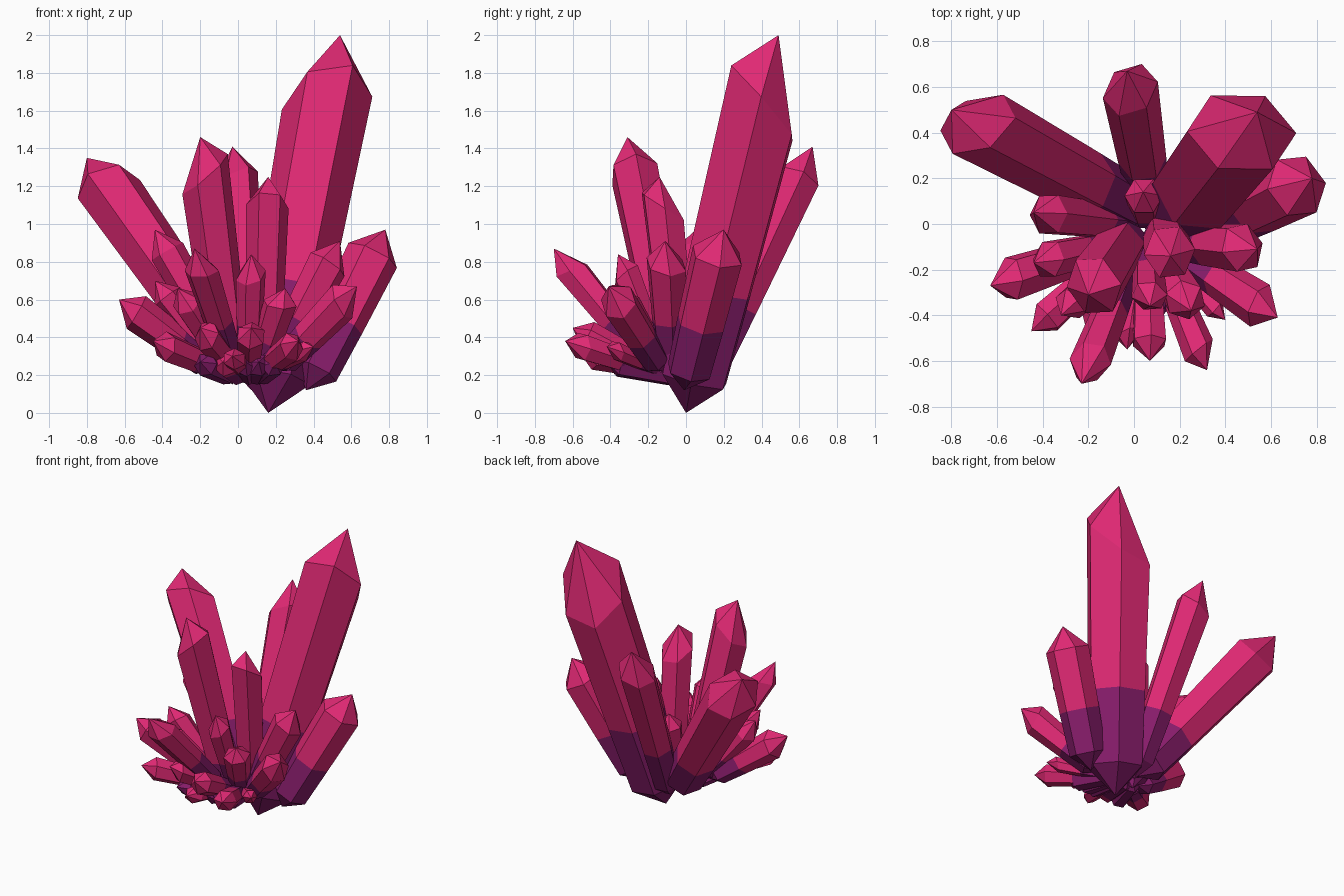
import bpy, bmesh, math, random
from mathutils import Vector

if "Cube" in bpy.data.objects:
    bpy.data.objects.remove(bpy.data.objects["Cube"])

random.seed(4)


def material(name, rgb):
    m = bpy.data.materials.new(name)
    m.diffuse_color = (*rgb, 1)
    m.use_nodes = True
    m.node_tree.nodes["Principled BSDF"].inputs["Base Color"].default_value = m.diffuse_color
    return m


PINK = material("magenta crystal", (0.75, 0.022, 0.175))
PURPLE = material("dark purple root", (0.25, 0.012, 0.15))


def crystal(name, base, tip, r, shoulder=0.85, slant=(0, 0, 0), phase=0.0,
            root=0.32, foot=0.8, low=0.09, tip_mat=0):
    """Six-sided pointed prism: foot point, foot ring, colour ring, slanted shoulder ring, tip."""
    base, tip = Vector(base), Vector(tip)
    axis = tip - base
    length = axis.length
    d = axis / length
    u = (Vector((1, 0, 0)) - d * d.x).normalized()
    v = d.cross(u)
    slant = Vector(slant)
    bm = bmesh.new()
    rings = []
    for f, k in ((low, foot), (root, foot + (1 - foot) * root / shoulder), (shoulder, 1)):
        ring = []
        for i in range(6):
            a = phase + i * math.tau / 6
            n = u * math.cos(a) + v * math.sin(a)
            h = f * length + (n.dot(slant) if f == shoulder else 0)
            ring.append(bm.verts.new(base + d * min(h, 0.97 * length) + n * r * k))
        rings.append(ring)
    foot_v, tip_v = bm.verts.new(base), bm.verts.new(tip)
    for i in range(6):
        j = (i + 1) % 6
        faces = [(bm.faces.new((foot_v, rings[0][j], rings[0][i])), 1),
                 (bm.faces.new((rings[0][i], rings[0][j], rings[1][j], rings[1][i])), 1),
                 (bm.faces.new((rings[1][i], rings[1][j], rings[2][j], rings[2][i])), tip_mat),
                 (bm.faces.new((rings[2][i], rings[2][j], tip_v)), tip_mat)]
        for face, m in faces:
            face.material_index = m
    bmesh.ops.recalc_face_normals(bm, faces=bm.faces)
    me = bpy.data.meshes.new(name)
    bm.to_mesh(me)
    bm.free()
    me.materials.append(PINK)
    me.materials.append(PURPLE)
    ob = bpy.data.objects.new(name, me)
    bpy.context.collection.objects.link(ob)


# Large crystals
crystal("main_crystal", (0.16, 0, 0), (0.54, 0.49, 2.0), 0.23, 0.82,
        (0.06, -0.17, 0), -0.05, 0.33, 0.83, 0.09)
crystal("left_back_crystal", (0.03, 0.05, 0.17), (-0.80, 0.50, 1.35), 0.168, 0.86,
        (-0.03, -0.08, 0), 0.05, 0.28)
crystal("front_left_tall_crystal", (-0.03, -0.05, 0.15), (-0.2, -0.31, 1.46), 0.135, 0.85,
        (0.09, 0, 0), 0.2, 0.2)
crystal("back_crystal", (0.07, 0.08, 0.12), (-0.03, 0.67, 1.41), 0.125, 0.86,
        (0.05, 0, 0), 0.1, 0.34, 0.75)
crystal("centre_crystal", (0.13, -0.02, 0.13), (0.16, -0.14, 1.25), 0.113, 0.86, (0, -0.09, 0), 0.1, 0.22)
crystal("inner_crystal", (0.06, 0.03, 0.15), (0.04, 0.14, 0.74), 0.085)
crystal("right_crystal", (0.36, -0.01, 0.12), (0.78, 0.2, 0.97), 0.145, 0.84, (0, 0, 0), 0.2, 0.42, 0.85, 0.12)
crystal("left_crystal", (0, 0, 0.2), (-0.44, 0.05, 0.97), 0.095)

# Small crystals fanned out to the front and sides: tip, radius
fan = [
    ((0.54, -0.11, 0.91), 0.11),
    ((0.63, -0.41, 0.67), 0.1),
    ((-0.63, -0.27, 0.6), 0.1),
    ((-0.23, -0.70, 0.87), 0.09),
    ((0.07, -0.36, 0.84), 0.08),
    ((-0.32, -0.4, 0.66), 0.08),
    ((0.25, -0.38, 0.66), 0.09),
    ((-0.44, -0.17, 0.70), 0.085),
    ((-0.45, -0.47, 0.38), 0.08),
    ((-0.2, -0.5, 0.45), 0.08),
    ((0.07, -0.60, 0.45), 0.08),
    ((0.32, -0.64, 0.38), 0.075),
    ((-0.03, -0.55, 0.3), 0.06),
    ((0.40, -0.42, 0.35), 0.05),
]
for i, (tip, r) in enumerate(fan):
    base = (0.04 + 0.25 * tip[0], -0.06 + 0.15 * tip[1], 0.22)
    s = [random.uniform(-0.03, 0.03) for _ in range(3)]
    crystal(f"small_crystal_{i + 1}", base, tip, r, 0.82, s, random.uniform(0, 1), 0.4, 0.75, 0.12)

# Stubby dark crystals under the front
for i, x in enumerate((-0.2, -0.08, 0.04, 0.11, 0.2)):
    crystal(f"root_stub_{i + 1}", (0.04 + 0.4 * x, -0.05, 0.19), (x, -0.42, 0.27), 0.065,
            0.82, (0, 0, 0), 0.3 * i, 0.7, tip_mat=1 if i != 1 else 0)
